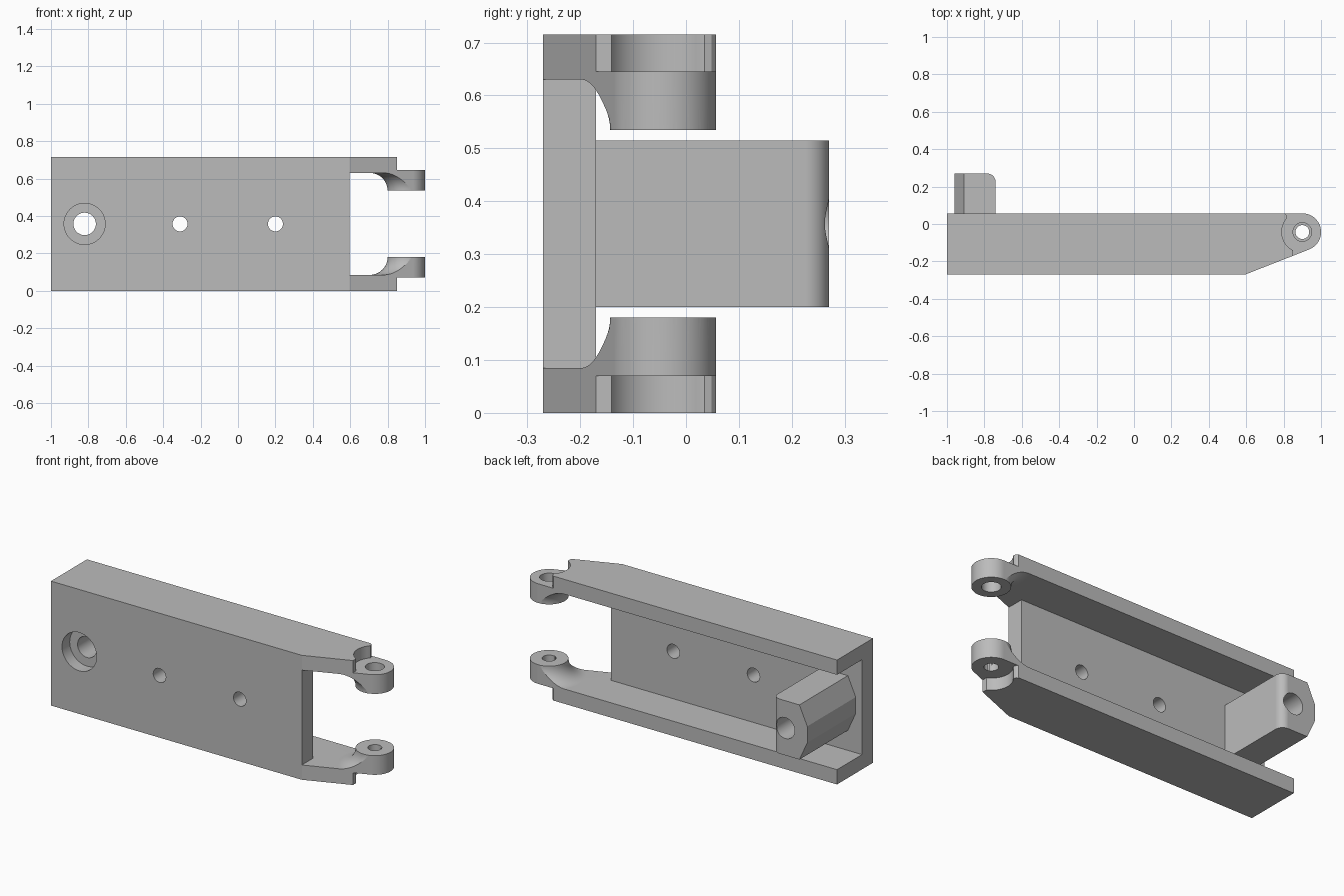
import bpy, bmesh
from math import sin, cos, radians, tau
from mathutils import Matrix, Vector

if "Cube" in bpy.data.objects:
    bpy.data.objects.remove(bpy.data.objects["Cube"], do_unlink=True)

HEIGHT, WALL = 0.715, 0.085
MID = HEIGHT / 2
PIVOT = (0.9, -0.043)
LUG_R, FILLET, STEP = 0.1, 0.095, 0.07
LUG_TOP = WALL + FILLET
TAPER_X = 0.595
BORE_X = -0.82

metal = bpy.data.materials.new("grey metal")
metal.use_nodes = True
metal.diffuse_color = (0.5, 0.5, 0.5, 1)
metal.node_tree.nodes["Principled BSDF"].inputs["Base Color"].default_value = (0.5, 0.5, 0.5, 1)


def finish(name, bm):
    bmesh.ops.recalc_face_normals(bm, faces=bm.faces[:])
    mesh = bpy.data.meshes.new(name)
    bm.to_mesh(mesh)
    bm.free()
    mesh.materials.append(metal)
    obj = bpy.data.objects.new(name, mesh)
    bpy.context.collection.objects.link(obj)
    return obj


def arc(center, r, start, end, n):
    angles = [radians(start + (end - start) * i / n) for i in range(n + 1)]
    return [(center[0] + r * cos(a), center[1] + r * sin(a)) for a in angles]


def prism(name, points, low, high, along_y=False):
    """Extrude an outline along z, or an x-z outline along y."""
    bm = bmesh.new()
    place = (lambda p: (p[0], low, p[1])) if along_y else (lambda p: (p[0], p[1], low))
    face = bm.faces.new([bm.verts.new(place(p)) for p in points])
    moved = bmesh.ops.extrude_face_region(bm, geom=[face])["geom"]
    d = high - low
    bmesh.ops.translate(bm, verts=[v for v in moved if isinstance(v, bmesh.types.BMVert)],
                        vec=(0, d, 0) if along_y else (0, 0, d))
    return finish(name, bm)


def disc(name, center, r, low, high, along_y=False):
    return prism(name, arc(center, r, 0, 360, 48)[:-1], low, high, along_y)


def box(name, x0, x1, y0, y1, z0, z1):
    return prism(name, [(x0, y0), (x1, y0), (x1, y1), (x0, y1)], z0, z1)


def revolve(name, profile, center, steps=96):
    bm = bmesh.new()
    verts = [bm.verts.new((center[0] + r, center[1], z)) for r, z in profile]
    edges = [bm.edges.new(pair) for pair in zip(verts, verts[1:])]
    bmesh.ops.spin(bm, geom=verts + edges, cent=(*center, 0), axis=(0, 0, 1),
                   angle=tau, steps=steps)
    bmesh.ops.remove_doubles(bm, verts=bm.verts[:], dist=0.00002)
    return finish(name, bm)


def combine(target, tool, operation="DIFFERENCE"):
    mod = target.modifiers.new("cut", "BOOLEAN")
    mod.operation, mod.solver, mod.object = operation, "EXACT", tool
    bpy.context.view_layer.update()
    graph = bpy.context.evaluated_depsgraph_get()
    mesh = bpy.data.meshes.new_from_object(target.evaluated_get(graph))
    target.modifiers.clear()
    target.data = mesh
    bpy.data.objects.remove(tool, do_unlink=True)


# Side outline with a tapered front and a round lug end
outline = [(-1, -0.27), (TAPER_X, -0.27)] + arc(PIVOT, LUG_R, -68.6, 90, 32) + [(-1, PIVOT[1] + LUG_R)]
body = prism("channel_bracket", outline, 0, HEIGHT)

# Hollow between the flanges, flaring into the two lugs
flare = arc((LUG_R + FILLET + 0.0003, LUG_TOP), FILLET, 180, 270, 14)
lower = [(0, LUG_TOP)] + flare + [(3, WALL)]
upper = [(r, HEIGHT - z) for r, z in reversed(lower)]
cavity = revolve("cavity", lower + upper, PIVOT)
combine(cavity, box("web_keep", -4, TAPER_X, -4, -0.17, -1, 2))
combine(body, cavity)

# Clearance around the outer side of each lug
clearance = ([(1.2, 0.2), (0.8, 0.2), (0.8, 0.06), (0.815, 0.048), (0.819, 0.035)]
             + arc(PIVOT, 0.11, 141, 243, 20) + [(0.85, -0.4), (1.2, -0.4)])
for low, high in ((-0.2, STEP), (HEIGHT - STEP, HEIGHT + 0.2)):
    combine(body, prism("lug_clearance", clearance, low, high))

# Rear boss with two sloped edges and one rounded corner
boss_outline = [(-0.96, -0.2), (-0.74, -0.2)] + arc((-0.785, 0.225), 0.045, 0, 90, 12) + [(-0.96, 0.27)]
boss = prism("boss", boss_outline, MID - 0.157, MID + 0.157)
for s in (1, -1):
    corner = [(-0.96 - 0.05, MID + s * -0.063), (-0.91 + 0.05, MID + s * 0.267),
              (-1.2, MID + s * 0.267)]
    combine(boss, prism("boss_slope", corner, -0.5, 0.5, True))
combine(body, boss, "UNION")

# Bore with counterbore, two web holes, and the lug pin holes
combine(body, disc("bore", (BORE_X, MID), 0.06, -0.5, 0.5, True))
combine(body, disc("counterbore", (BORE_X, MID), 0.11, -0.5, -0.2, True))
for x in (-0.31, 0.2):
    combine(body, disc("web_hole", (x, MID), 0.04, -0.5, 0.5, True))
combine(body, disc("lower_pin_hole", PIVOT, 0.037, -0.1, MID))
combine(body, disc("upper_pin_hole", PIVOT, 0.05, MID, 1))

# Smooth the round surfaces, keep the machined edges sharp
bpy.ops.object.select_all(action="DESELECT")
body.select_set(True)
bpy.context.view_layer.objects.active = body
bpy.ops.object.shade_smooth_by_angle(angle=radians(20))
normals = body.modifiers.new("flat_face_normals", "WEIGHTED_NORMAL")
normals.keep_sharp = True
